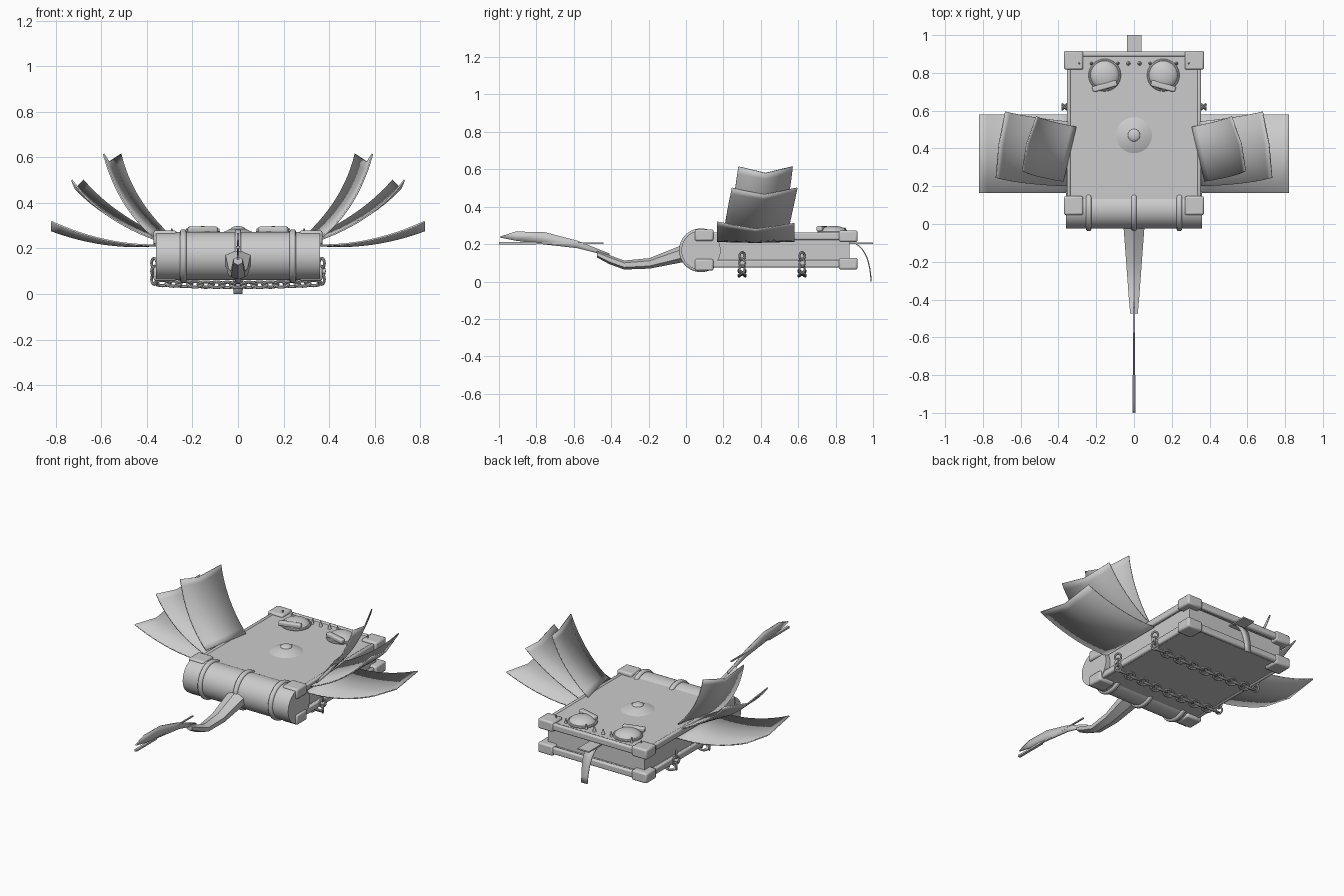
import bpy, bmesh, math
from mathutils import Vector, Matrix

if "Cube" in bpy.data.objects:
    bpy.data.objects.remove(bpy.data.objects["Cube"])

grey = bpy.data.materials.new("plain_grey")
grey.use_nodes = True
grey.diffuse_color = (0.6, 0.6, 0.6, 1)
grey.node_tree.nodes["Principled BSDF"].inputs["Base Color"].default_value = (0.6, 0.6, 0.6, 1)


def finish(name, bm=None):
    """Name the active object (or one made from bm), colour it and shade it."""
    if bm:
        bmesh.ops.recalc_face_normals(bm, faces=bm.faces)
        mesh = bpy.data.meshes.new(name)
        bm.to_mesh(mesh)
        bm.free()
        ob = bpy.data.objects.new(name, mesh)
        bpy.context.collection.objects.link(ob)
        bpy.ops.object.select_all(action='DESELECT')
        ob.select_set(True)
        bpy.context.view_layer.objects.active = ob
    ob = bpy.context.object
    ob.name = name
    ob.data.materials.clear()
    ob.data.materials.append(grey)
    bpy.ops.object.shade_smooth_by_angle(angle=math.radians(35))
    return ob


def bevel(ob, width):
    mod = ob.modifiers.new("bevel", 'BEVEL')
    mod.width, mod.segments = width, 2


def box(name, lo, hi, rounding=0, turn=0):
    """Box between two corners."""
    lo, hi = Vector(lo), Vector(hi)
    bm = bmesh.new()
    bmesh.ops.create_cube(bm, size=1, matrix=Matrix.Diagonal((*(hi - lo), 1)))
    ob = finish(name, bm)
    ob.location, ob.rotation_euler.z = (lo + hi) / 2, turn
    if rounding:
        bevel(ob, rounding)
    return ob


def cone(name, loc, r1, r2, depth, rot=(0, 0, 0), sides=32):
    bpy.ops.mesh.primitive_cone_add(vertices=sides, radius1=r1, radius2=r2,
                                    depth=depth, location=loc, rotation=rot)
    return finish(name)


def dome(name, loc, scale):
    bpy.ops.mesh.primitive_uv_sphere_add(segments=32, ring_count=16, radius=1, location=loc)
    bpy.context.object.scale = scale
    return finish(name)


def ring(name, loc, major, minor, rot=(0, 0, 0), scale=(1, 1, 1), around=32):
    bpy.ops.mesh.primitive_torus_add(major_segments=around, minor_segments=8, location=loc,
                                     rotation=rot, major_radius=major, minor_radius=minor)
    bpy.context.object.scale = scale
    return finish(name)


def loft(name, rows, closed=False):
    """Skin rows of points; closed rows become a capped tube."""
    bm = bmesh.new()
    grid = [[bm.verts.new(p) for p in row] for row in rows]
    n = len(grid[0])
    for a, b in zip(grid, grid[1:]):
        for i in range(n if closed else n - 1):
            j = (i + 1) % n
            bm.faces.new((a[i], a[j], b[j], b[i]))
    if closed:
        bm.faces.new(grid[0])
        bm.faces.new(grid[-1])
    return finish(name, bm)


def thicken(ob, amount):
    mod = ob.modifiers.new("thickness", 'SOLIDIFY')
    mod.thickness, mod.offset = amount, 0


def through(a, m, b, t):
    """Point on the parabola through a, m and b."""
    a, m, b = Vector(a), Vector(m), Vector(b)
    c = 2 * m - (a + b) / 2
    return a * (1 - t) ** 2 + c * 2 * t * (1 - t) + b * t * t


# Covers with edge rails, corner caps and the page block
box("pages", (-0.33, 0.08, 0.105), (0.33, 0.875, 0.23))
for label, z, grow in (("top", 0.242, 1), ("bottom", 0.095, -1)):
    box(label + "_cover", (-0.345, 0.07, z - 0.016), (0.345, 0.9, z + 0.016))
    box(label + "_back_rail", (-0.3, 0.885, z - 0.021), (0.3, 0.912, z + 0.021), 0.009)
    for s, side in ((1, "left"), (-1, "right")):
        box(f"{label}_{side}_rail", (s * 0.345 - 0.011, 0.1, z - 0.021),
            (s * 0.345 + 0.011, 0.88, z + 0.021), 0.009)
        for y in (0.097, 0.867):
            zc = z + grow * (0.006 if y < 0.5 else 0)
            box(f"{label}_{side}_corner", (s * 0.32 - 0.051, y - 0.05, zc - 0.031),
                (s * 0.32 + 0.051, y + 0.05, zc + 0.031), 0.01)

# Rounded spine and its bands
side_on = (0, math.pi / 2, 0)
cone("spine", (0, 0.08, 0.167), 0.105, 0.105, 0.72, side_on, 48)
for x in (-0.24, 0, 0.24):
    bevel(cone("spine_band", (x, 0.08, 0.167), 0.117, 0.117, 0.028, side_on, 48), 0.008)

# Round boss on the cover
cone("boss", (0, 0.47, 0.27), 0.102, 0.035, 0.03, sides=40)
dome("boss_button", (0, 0.47, 0.284), (0.033, 0.033, 0.014))

# Eyes, heavy lids and studs
for s, side in ((1, "left"), (-1, "right")):
    dome(side + "_eye", (s * 0.155, 0.788, 0.26), (0.078, 0.078, 0.038))
    ring(side + "_eye_rim", (s * 0.155, 0.788, 0.262), 0.078, 0.008)
    box(side + "_lid", (s * 0.155 - 0.067, 0.713, 0.268),
        (s * 0.155 + 0.067, 0.745, 0.296), 0.008, -s * 0.27)
    for x, r in ((0.03, 0.012), (0.085, 0.009), (0.225, 0.009), (0.29, 0.007)):
        cone(side + "_stud", (s * x, 0.85, 0.27), r, 0.003, 0.035, sides=12)

# Three folded wing leaves per side: near edge, then far edge (root, middle, tip)
leaves = {
    "lower": (((0.34, 0.165, 0.215), (0.58, 0.165, 0.237), (0.82, 0.165, 0.318)),
              ((0.34, 0.58, 0.215), (0.58, 0.58, 0.235), (0.82, 0.58, 0.31)), 0),
    "middle": (((0.35, 0.2, 0.235), (0.57, 0.215, 0.345), (0.73, 0.245, 0.5)),
               ((0.32, 0.54, 0.245), (0.525, 0.565, 0.36), (0.68, 0.595, 0.5)), 0.01),
    "upper": (((0.375, 0.225, 0.255), (0.505, 0.25, 0.41), (0.59, 0.28, 0.615)),
              ((0.307, 0.515, 0.265), (0.44, 0.545, 0.43), (0.515, 0.57, 0.615)), 0.015),
}
for label, (near, far, out) in leaves.items():
    for s, side in ((1, "left"), (-1, "right")):
        rows = []
        for k in range(13):
            t = k / 12
            a, b = through(*near, t), through(*far, t)
            fold = (a + b) / 2 + Vector((out, 0, -0.035)) * t
            rows.append([(s * p.x, p.y, p.z) for p in (a, fold, b)])
        thicken(loft(f"{label}_{side}_wing", rows), 0.007)

# Faceted tail: y, centre z, half width, half height
tail = ((0.0, 0.155, 0.057, 0.048), (-0.06, 0.137, 0.052, 0.042), (-0.195, 0.097, 0.042, 0.028),
        (-0.33, 0.088, 0.032, 0.024), (-0.41, 0.117, 0.026, 0.024), (-0.475, 0.146, 0.02, 0.018))
rows = []
for y, z, w, h in tail:
    angles = [math.radians(60 * i + 30) for i in range(6)]
    rows.append([(w * math.cos(a) / math.cos(math.pi / 6), y, z + h * math.sin(a)) for a in angles])
loft("tail", rows, closed=True)

# Upright tail blade and its thin quill
upper = ((-0.41, 0.15), (-0.58, 0.218), (-0.755, 0.264), (-0.91, 0.267), (-0.995, 0.24))
lower = ((-0.41, 0.135), (-0.58, 0.178), (-0.755, 0.198), (-0.91, 0.218), (-0.995, 0.235))
thicken(loft("tail_blade", [[(0, *u), (0, *v)] for u, v in zip(upper, lower)]), 0.007)
box("tail_quill", (-0.004, -0.98, 0.201), (0.004, -0.44, 0.208))
box("quill_tip", (-0.008, -1, 0.199), (0.008, -0.8, 0.21))

# Bookmark tab and hanging ribbon
box("bookmark_tab", (-0.037, 0.8, 0.2), (0.04, 1, 0.208))
rows = []
for k in range(9):
    p = through((0, 0.91, 0.2), (0, 0.966, 0.13), (0, 0.99, 0.0), k / 8)
    w = 0.035 - 0.015 * k / 8
    rows.append([(-w, p.y, p.z), (w, p.y, p.z)])
thicken(loft("ribbon", rows), 0.006)

# Two chains slung beneath, hooked up at each side
for y in (0.3, 0.62):
    for k in range(15):
        x = -0.33 + 0.66 * k / 14
        ring("chain_link", (x, y, 0.04 + 0.08 * x * x), 0.021, 0.007,
             (math.radians(35 if k % 2 else -35), 0, 0), (1.45, 1, 1), 16)
    for s in (1, -1):
        for k, z in enumerate((0.065, 0.1, 0.135)):
            ring("side_link", (s * 0.368, y, z), 0.018, 0.006,
                 (math.pi / 2, 0, math.radians(50 if k % 2 else -50)), (1, 1.2, 1), 16)
        cone("chain_bolt", (s * 0.36, y, 0.1), 0.012, 0.012, 0.05, side_on, 12)
